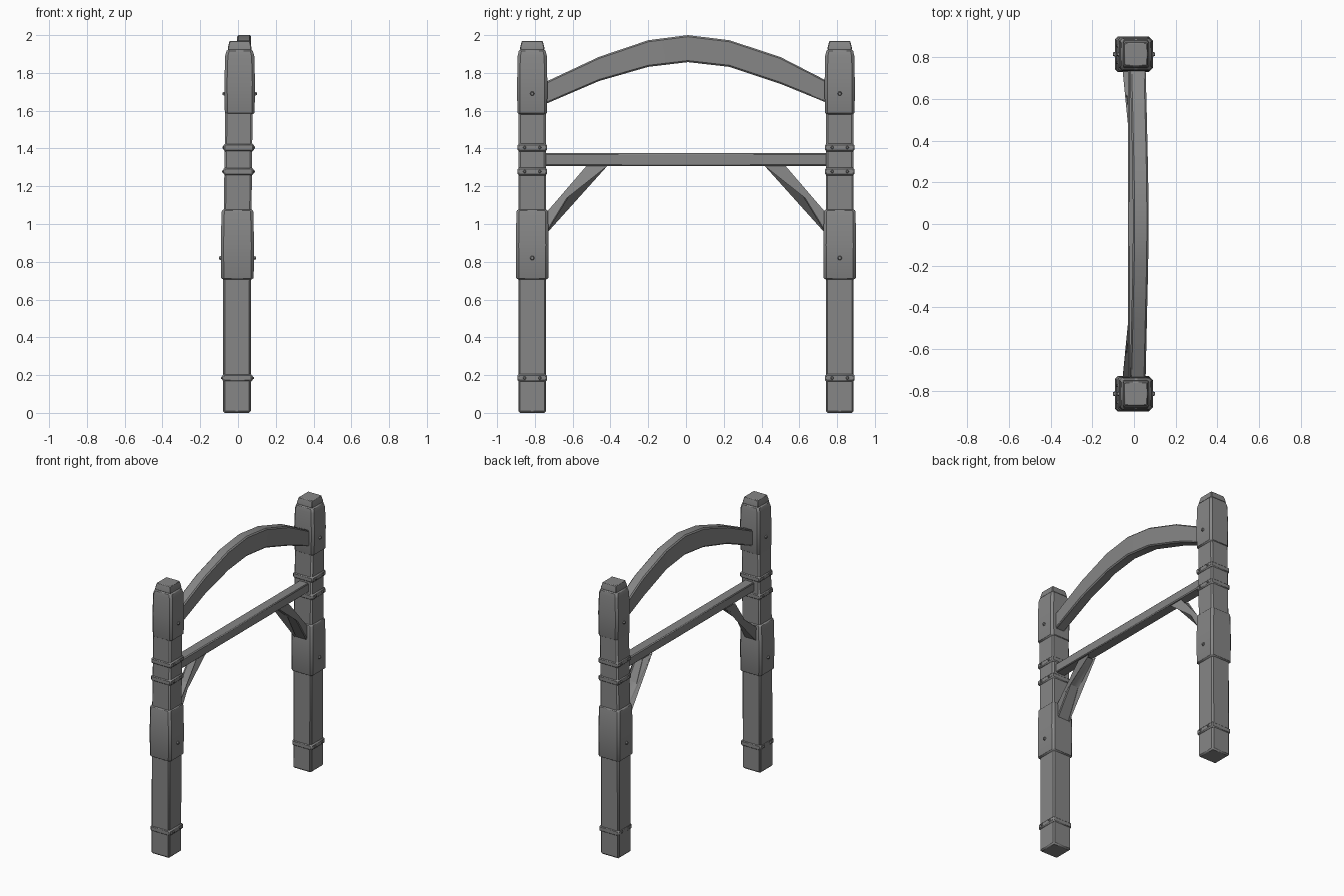
import bpy
import bmesh
from math import pi
from mathutils import Matrix

cube = bpy.data.objects.get("Cube")
if cube:
    bpy.data.objects.remove(cube, do_unlink=True)

GREY = (0.24, 0.24, 0.24, 1)
mat = bpy.data.materials.new("weathered grey")
mat.use_nodes = True
mat.diffuse_color = GREY
mat.node_tree.nodes["Principled BSDF"].inputs["Base Color"].default_value = GREY


def finish(name, bm, bevel=0.0, smooth=True):
    bmesh.ops.recalc_face_normals(bm, faces=bm.faces)
    mesh = bpy.data.meshes.new(name)
    bm.to_mesh(mesh)
    bm.free()
    mesh.materials.append(mat)
    ob = bpy.data.objects.new(name, mesh)
    bpy.context.collection.objects.link(ob)
    if bevel:
        mod = ob.modifiers.new("edge chamfer", 'BEVEL')
        mod.width = bevel
        mod.segments = 1
        mod.limit_method = 'ANGLE'
    if smooth:
        bpy.ops.object.select_all(action='DESELECT')
        ob.select_set(True)
        bpy.context.view_layer.objects.active = ob
        bpy.ops.object.shade_smooth_by_angle(angle=pi / 3.4)
    return ob


def loft(name, rings, bevel=0.0, smooth=True):
    """Skin a list of four-point rings and close both ends."""
    bm = bmesh.new()
    loops = [[bm.verts.new(p) for p in ring] for ring in rings]
    for a, b in zip(loops, loops[1:]):
        for i in range(4):
            j = (i + 1) % 4
            bm.faces.new((a[i], a[j], b[j], b[i]))
    bm.faces.new(loops[0])
    bm.faces.new(loops[-1])
    return finish(name, bm, bevel, smooth)


def square_ring(cx, cy, z, hx, hy):
    return [(cx + sx * hx, cy + sy * hy, z)
            for sx, sy in ((-1, -1), (1, -1), (1, 1), (-1, 1))]


def column(name, cx, cy, sections, bevel):
    """Stack of square sections given as (height, half x, half y)."""
    return loft(name, [square_ring(cx, cy, *s) for s in sections], bevel)


def stud(name, x, y, z, side, radius, depth, sides):
    bm = bmesh.new()
    turn = Matrix.Rotation(side * pi / 2, 4, 'Y')
    bmesh.ops.create_cone(bm, cap_ends=True, segments=sides, radius1=radius,
                          radius2=radius * 0.5, depth=depth,
                          matrix=Matrix.Translation((x, y, z)) @ turn)
    return finish(name, bm, 0, False)


def build_post(label, s):
    cy = s * 0.814
    # shaft, leaning very slightly
    loft(label + "_post", [square_ring(-0.006, cy, 0, 0.074, 0.074),
                           square_ring(-0.004, cy, 0.9, 0.074, 0.074),
                           square_ring(0.006, cy, 1.7, 0.072, 0.073)], 0.01)
    # thick sleeves around the joints
    column(label + "_lower_sleeve", -0.003, cy,
           [(0.70, 0.078, 0.078), (0.715, 0.086, 0.085), (0.89, 0.088, 0.086),
            (1.065, 0.084, 0.084), (1.085, 0.076, 0.076)], 0.014)
    column(label + "_upper_sleeve", 0.009, cy,
           [(1.575, 0.073, 0.073), (1.59, 0.079, 0.079), (1.75, 0.081, 0.08),
            (1.89, 0.077, 0.077), (1.93, 0.066, 0.068)], 0.014)
    column(label + "_cap", 0.009, cy,
           [(1.92, 0.063, 0.065), (1.935, 0.062, 0.064), (1.97, 0.054, 0.055)], 0.004)
    # strapping bands with paired rivets
    for name, z, cx in (("foot", 0.185, -0.003), ("middle", 1.278, 0.002),
                        ("high", 1.405, 0.004)):
        column(f"{label}_{name}_band", cx, cy,
               [(z - 0.02, 0.080, 0.079), (z + 0.02, 0.080, 0.079)], 0.008)
        for side in (-1, 1):
            for dy in (-0.04, 0.04):
                stud(f"{label}_{name}_rivet", cx + side * 0.081, cy + dy, z,
                     side, 0.011, 0.012, 6)
    # bolt heads on the sleeves
    for name, z, cx, half in (("lower", 0.82, -0.003, 0.088),
                              ("upper", 1.69, 0.009, 0.081)):
        for side in (-1, 1):
            stud(f"{label}_{name}_bolt", cx + side * half, cy, z, side, 0.016, 0.02, 6)


def build_brace(label, s):
    # diagonal strut, wider at the post than under the beam
    foot = [(-0.058, 0.77, 0.90), (0.045, 0.77, 0.90),
            (0.045, 0.77, 1.035), (-0.058, 0.77, 1.035)]
    head = [(-0.024, 0.435, 1.30), (0.036, 0.435, 1.30),
            (0.036, 0.525, 1.30), (-0.024, 0.525, 1.30)]
    # lower foot edge pairs with the outer head edge
    head = head[2:][::-1] + head[:2][::-1]
    loft(label + "_brace", [[(x, s * y, z) for x, y, z in ring]
                            for ring in (foot, head)], 0.006)


for label, s in (("front", -1), ("back", 1)):
    build_post(label, s)
    build_brace(label, s)

# straight cross beam
loft("cross_beam", [[(x, y, z) for x, z in
                     ((-0.028, 1.308), (0.048, 1.308), (0.048, 1.375), (-0.028, 1.375))]
                    for y in (-0.77, 0.77)], 0.006)

# arched top beam: y, underside, top, sideways bow
arch = [(-0.78, 1.62, 1.735, 0.0), (-0.46, 1.757, 1.885, 0.007), (-0.2, 1.832, 1.973, 0.013),
        (0.01, 1.857, 2.0, 0.015), (0.23, 1.832, 1.973, 0.013),
        (0.5, 1.742, 1.884, 0.007), (0.78, 1.628, 1.74, 0.0)]
loft("arched_beam", [[(-0.02 + b, y, lo), (0.055 + b, y, lo),
                      (0.055 + b, y, hi), (-0.02 + b, y, hi)]
                     for y, lo, hi, b in arch], 0.008)
